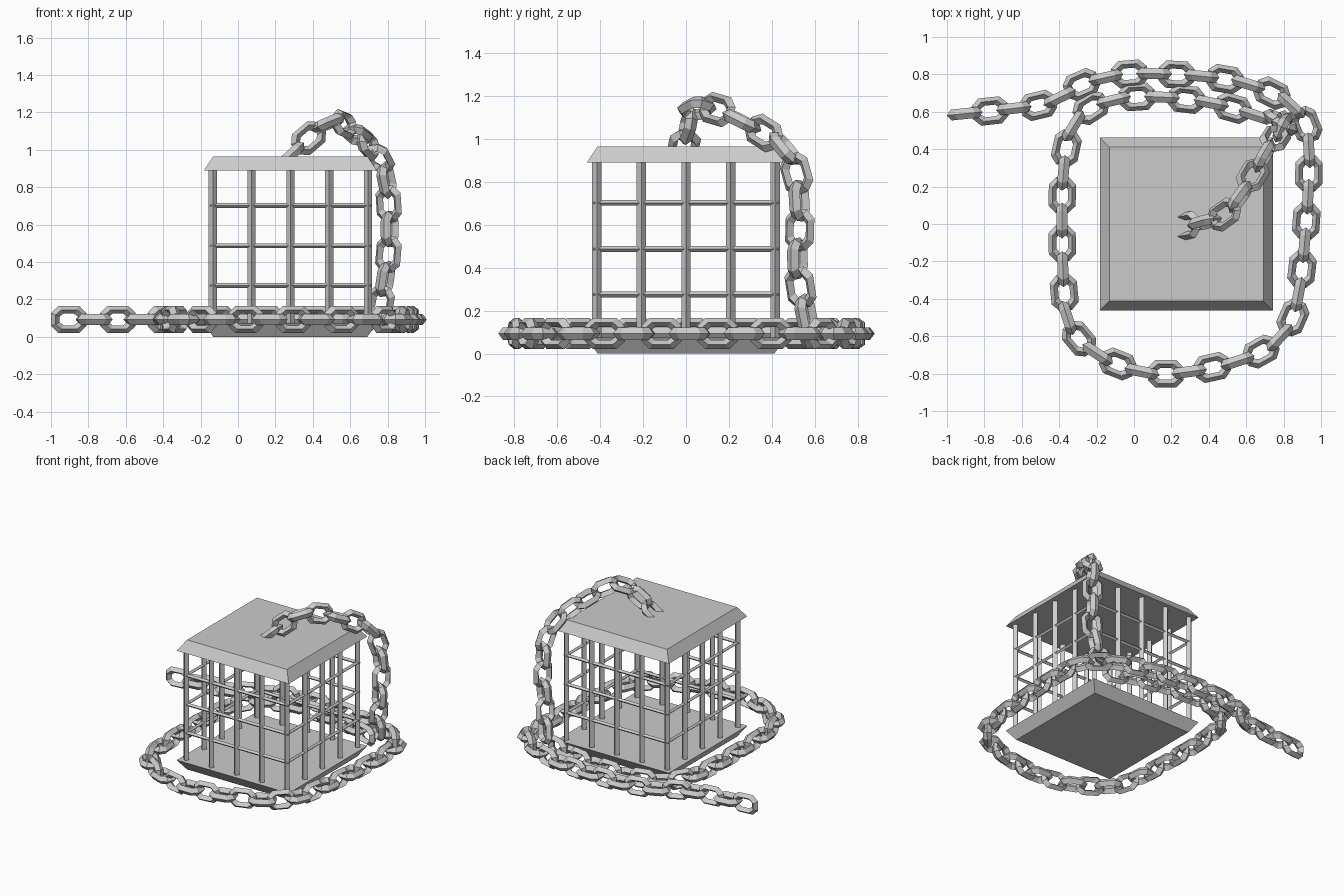
import bpy, bmesh, math
from mathutils import Vector, Matrix
from mathutils.geometry import interpolate_bezier

if "Cube" in bpy.data.objects:
    bpy.data.objects.remove(bpy.data.objects["Cube"])

CX = 0.28        # cage centre in x
HALF = 0.415     # bar ring half width


def finish(name, bm):
    bmesh.ops.recalc_face_normals(bm, faces=bm.faces)
    me = bpy.data.meshes.new(name)
    bm.to_mesh(me)
    bm.free()
    ob = bpy.data.objects.new(name, me)
    bpy.context.collection.objects.link(ob)
    return ob


# Bevelled square plates
def plate(name, z0, z1, half0, half1):
    bm = bmesh.new()
    m = Matrix.Translation((CX, 0, (z0 + z1) / 2)) @ Matrix.Rotation(math.pi / 4, 4, 'Z')
    s = math.sqrt(2)
    bmesh.ops.create_cone(bm, cap_ends=True, segments=4, radius1=half0 * s,
                          radius2=half1 * s, depth=z1 - z0, matrix=m)
    finish(name, bm)


plate("cage_floor", 0.0, 0.075, 0.412, 0.462)
plate("cage_roof", 0.89, 0.965, 0.462, 0.412)


# Four-sided bar between two points
def bar(bm, a, b, r):
    a, b = Vector(a), Vector(b)
    d = b - a
    q = d.to_track_quat('Z', 'Y').to_matrix().to_4x4()
    bmesh.ops.create_cone(bm, cap_ends=True, segments=4, radius1=r, radius2=r,
                          depth=d.length, matrix=Matrix.Translation((a + b) / 2) @ q)


bm = bmesh.new()
for i in range(5):
    for j in range(5):
        if i in (0, 4) or j in (0, 4):
            x, y = CX + (i - 2) * HALF / 2, (j - 2) * HALF / 2
            bar(bm, (x, y, 0.07), (x, y, 0.895), 0.022)
finish("upright_bars", bm)

bm = bmesh.new()
for z in (0.275, 0.487, 0.702):
    for s in (-1, 1):
        e = HALF + 0.015
        bar(bm, (CX - e, s * HALF, z), (CX + e, s * HALF, z), 0.013)
        bar(bm, (CX + s * HALF, -e, z), (CX + s * HALF, e, z), 0.013)
finish("cross_bars", bm)


# One octagonal link with a diamond section, long axis local x, wide axis local y
def octagon(a, b, c, d):
    return [(a, b), (c, d), (-c, d), (-a, b), (-a, -b), (-c, -d), (c, -d), (a, -b)]


RINGS = [(octagon(0.096, 0.034, 0.056, 0.073), 0),
         (octagon(0.073, 0.025, 0.042, 0.052), 0.029),
         (octagon(0.050, 0.015, 0.028, 0.031), 0),
         (octagon(0.073, 0.025, 0.042, 0.052), -0.029)]


def add_link(bm, m):
    rings = [[bm.verts.new(m @ Vector((x, y, z))) for x, y in pts] for pts, z in RINGS]
    for k in range(4):
        p, q = rings[k], rings[(k + 1) % 4]
        for i in range(8):
            j = (i + 1) % 8
            bm.faces.new((p[i], p[j], q[j], q[i]))


# Smooth path resampled at an even pitch
def resample(pts, pitch):
    pts = [Vector(p) for p in pts]
    ext = [2 * pts[0] - pts[1]] + pts + [2 * pts[-1] - pts[-2]]
    fine = []
    for i in range(1, len(ext) - 2):
        a, b = ext[i], ext[i + 1]
        fine += interpolate_bezier(a, a + (b - ext[i - 1]) / 6,
                                   b - (ext[i + 2] - a) / 6, b, 20)[:-1]
    fine.append(pts[-1])
    total = sum((b - a).length for a, b in zip(fine, fine[1:]))
    n = round(total / pitch)
    step, out, run = total / n, [fine[0]], 0.0
    for a, b in zip(fine, fine[1:]):
        run += (b - a).length
        if run >= step * len(out) - 1e-5 and len(out) <= n:
            out.append(b)
    return out


# Chain of alternately turned links; wide is the first link's wide direction
def chain(name, pts, wide):
    c = resample(pts, 0.13)
    bm = bmesh.new()
    n = Vector(wide)
    for i, p in enumerate(c):
        t = (c[min(i + 1, len(c) - 1)] - c[max(i - 1, 0)]).normalized()
        n = (n - t * n.dot(t)).normalized()
        b = t.cross(n)
        y, z = (n, b) if i % 2 == 0 else (b, -n)
        m = Matrix((t, y, z)).transposed().to_4x4()
        m.translation = p
        add_link(bm, m)
    finish(name, bm)


floor_path = [(-0.905, 0.59), (-0.63, 0.62), (-0.45, 0.65), (-0.28, 0.745), (-0.05, 0.8),
              (0.2, 0.8), (0.45, 0.78), (0.65, 0.735), (0.82, 0.65), (0.92, 0.53),
              (0.935, 0.3), (0.92, 0), (0.89, -0.3), (0.84, -0.52), (0.7, -0.67),
              (0.45, -0.76), (0.12, -0.8), (-0.15, -0.72), (-0.32, -0.58), (-0.37, -0.4),
              (-0.385, 0), (-0.375, 0.3), (-0.335, 0.5), (-0.23, 0.62), (-0.03, 0.675),
              (0.2, 0.675), (0.45, 0.64), (0.65, 0.58)]
chain("coiled_chain", [(x, y, 0.093) for x, y in floor_path], (0, 0, 1))

chain("hanging_chain",
      [(0.28, -0.01, 0.97), (0.41, 0.02, 1.09), (0.52, 0.08, 1.155), (0.61, 0.22, 1.1),
       (0.73, 0.42, 0.99), (0.79, 0.51, 0.86), (0.81, 0.53, 0.6), (0.8, 0.52, 0.4),
       (0.765, 0.56, 0.18)], (0, 1, 0))
